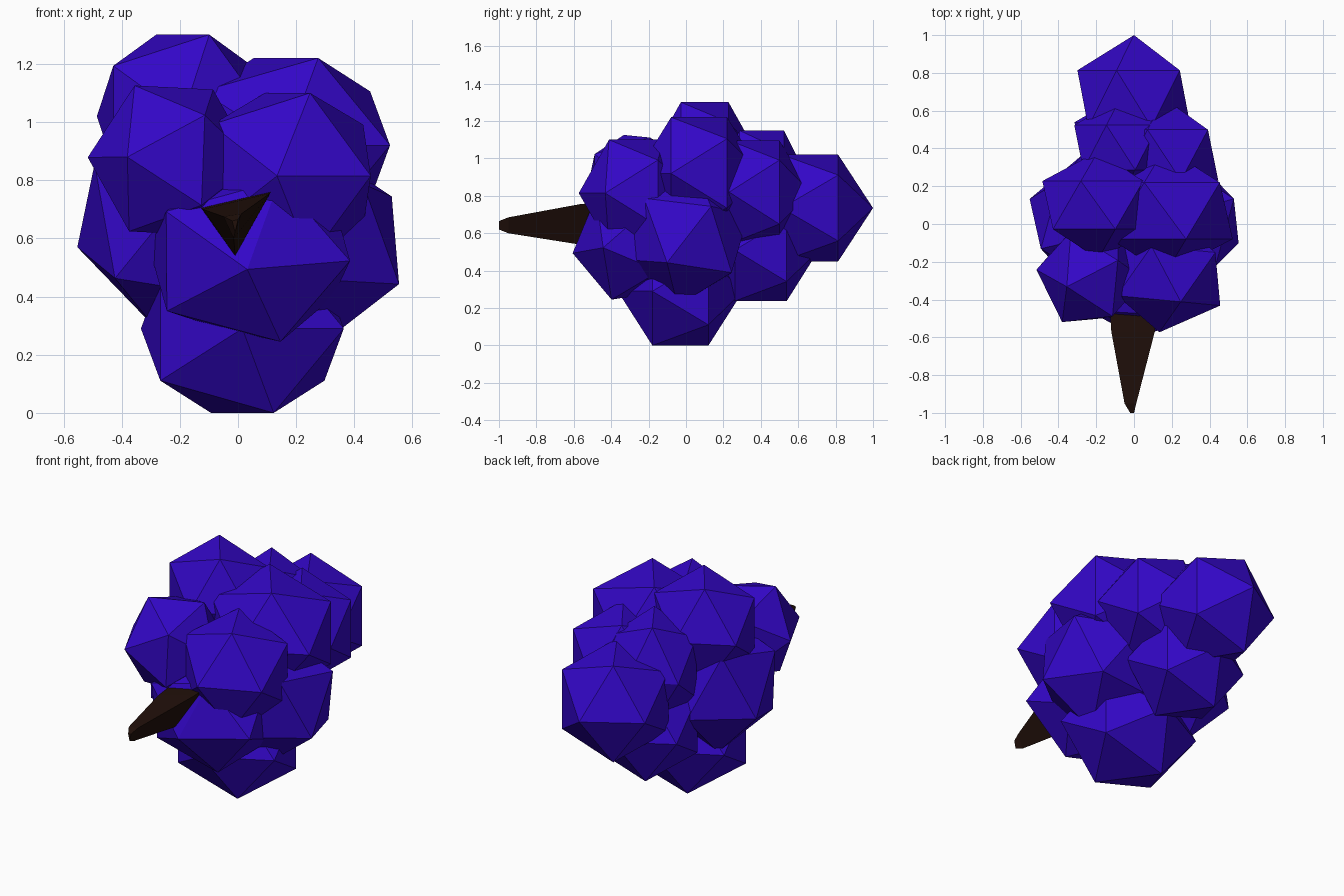
import bpy, bmesh
from math import radians
from mathutils import Matrix, Vector

if "Cube" in bpy.data.objects:
    bpy.data.objects.remove(bpy.data.objects["Cube"])


def material(name, color):
    m = bpy.data.materials.new(name)
    m.diffuse_color = (*color, 1)
    m.use_nodes = True
    m.node_tree.nodes["Principled BSDF"].inputs["Base Color"].default_value = m.diffuse_color
    return m


purple = material("grape_skin", (0.033, 0.002, 0.57))
brown = material("wood", (0.015, 0.005, 0.003))


def add_object(name, bm, mat):
    bmesh.ops.recalc_face_normals(bm, faces=bm.faces)
    mesh = bpy.data.meshes.new(name)
    bm.to_mesh(mesh)
    bm.free()
    mesh.materials.append(mat)
    bpy.context.collection.objects.link(bpy.data.objects.new(name, mesh))


def grape(name, centre, radii, rot):
    bm = bmesh.new()
    bmesh.ops.create_icosphere(bm, subdivisions=1, radius=1)
    bm.transform(Matrix.Translation(centre) @ Matrix.Diagonal((*radii, 1)) @ rot)
    add_object(name, bm, purple)


def toward(pole, ref):
    # rotation that points one corner along pole and a neighbour toward ref
    z = Vector(pole).normalized()
    y = z.cross(Vector(ref)).normalized()
    x = y.cross(z)
    return Matrix((x, y, z)).transposed().to_4x4()


# grapes with a corner pointing along the bunch: centre, radii, yaw
lengthwise = {
    "back_grape": ((0, 0.663, 0.735), (0.335, 0.337, 0.335), 0),
    "top_left_grape": ((-0.19, 0.10, 1.02), (0.33, 0.285, 0.33), 0),
    "top_right_grape": ((0.165, 0.07, 0.92), (0.40, 0.335, 0.353), 0),
    "upper_back_grape": ((-0.07, 0.405, 0.86), (0.275, 0.265, 0.34), 0),
    "right_back_grape": ((0.16, 0.365, 0.82), (0.32, 0.30, 0.325), 0),
    "lower_back_grape": ((-0.02, 0.40, 0.51), (0.33, 0.31, 0.32), 0),
    "bottom_grape": ((0.015, -0.03, 0.29), (0.39, 0.335, 0.341), 0),
    "front_right_grape": ((0.17, -0.265, 0.815), (0.34, 0.31, 0.335), -6),
}
for name, (centre, radii, yaw) in lengthwise.items():
    rot = Matrix.Rotation(radians(yaw), 4, 'Z') @ Matrix.Rotation(radians(90), 4, 'X')
    grape(name, centre, radii, rot)

# tilted grapes: centre, radii, pole direction, neighbour direction
tilted = {
    "front_grape": ((0.04, -0.30, 0.545), (0.39, 0.31, 0.33),
                    (-0.02, -0.95, -0.15), (-0.83, -0.6, 0.5)),
    "front_left_grape": ((-0.23, -0.268, 0.868), (0.288, 0.295, 0.295),
                         (-0.125, -0.062, 0.25), (0.115, -0.22, 0.16)),
    "right_grape": ((0.24, 0.0, 0.58), (0.355, 0.355, 0.37),
                    (0.31, -0.10, -0.13), (0.28, 0.16, 0.19)),
    "left_grape": ((-0.225, 0.025, 0.665), (0.355, 0.36, 0.39),
                   (-0.34, 0.11, -0.09), (-0.27, -0.2, -0.20)),
}
for name, (centre, radii, pole, ref) in tilted.items():
    grape(name, centre, radii, toward(pole, ref))

# three-sided tapering stem: y, then the x, z corners of each section
sections = [
    (-0.12, [(-0.15, 0.72), (0.14, 0.80), (0.0, 0.50)]),
    (-0.57, [(-0.12, 0.70), (0.11, 0.755), (-0.01, 0.54)]),
    (-0.95, [(-0.05, 0.675), (0.012, 0.685), (-0.015, 0.60)]),
    (-1.0, [(-0.02, 0.66), (0.0, 0.665), (-0.01, 0.62)]),
]
bm = bmesh.new()
rings = [[bm.verts.new((x, y, z)) for x, z in pts] for y, pts in sections]
for a, b in zip(rings, rings[1:]):
    for i in range(3):
        j = (i + 1) % 3
        bm.faces.new((a[i], a[j], b[j], b[i]))
bm.faces.new(rings[0])
bm.faces.new(rings[-1])
add_object("stem", bm, brown)
